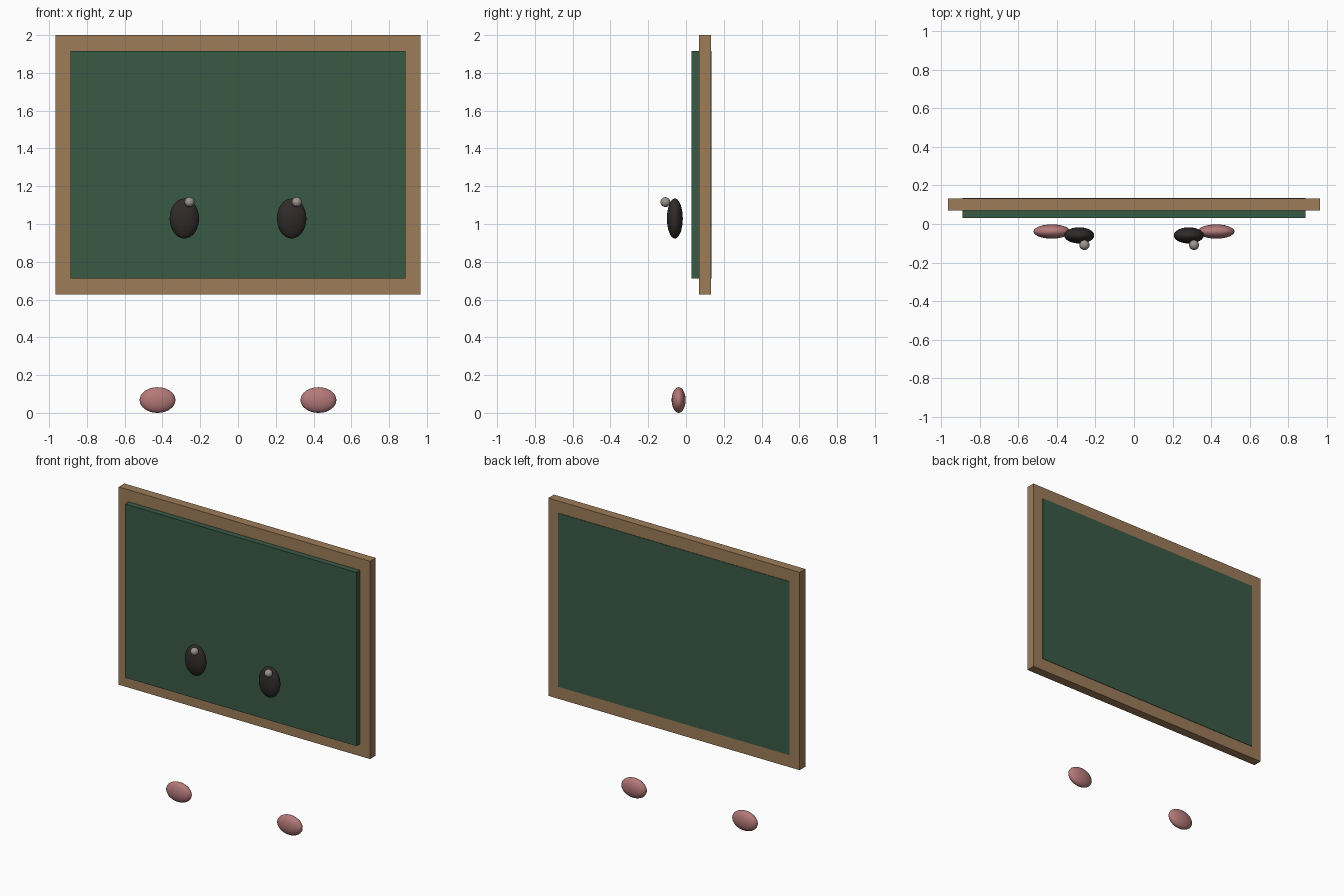
import bpy

if "Cube" in bpy.data.objects:
    bpy.data.objects.remove(bpy.data.objects["Cube"])


def material(name, rgb):
    m = bpy.data.materials.new(name)
    m.diffuse_color = (*rgb, 1)
    m.use_nodes = True
    m.node_tree.nodes["Principled BSDF"].inputs["Base Color"].default_value = m.diffuse_color
    return m


WOOD = material("wood", (0.34, 0.20, 0.10))
GREEN = material("board_green", (0.042, 0.10, 0.06))
DARK = material("dark", (0.03, 0.023, 0.023))
PINK = material("pink", (0.46, 0.19, 0.19))
PALE = material("pale_grey", (0.33, 0.30, 0.27))


def box(name, lo, hi, mat):
    bpy.ops.mesh.primitive_cube_add(size=1, location=[(a + b) / 2 for a, b in zip(lo, hi)])
    o = bpy.context.object
    o.name = name
    o.scale = [b - a for a, b in zip(lo, hi)]
    bpy.ops.object.transform_apply(location=False, rotation=False, scale=True)
    o.data.materials.append(mat)
    return o


def ellipsoid(name, loc, radii, mat):
    bpy.ops.mesh.primitive_uv_sphere_add(segments=24, ring_count=16, radius=1, location=loc)
    o = bpy.context.object
    o.name = name
    o.scale = radii
    bpy.ops.object.transform_apply(location=False, rotation=False, scale=True)
    bpy.ops.object.shade_smooth()
    o.data.materials.append(mat)
    return o


# Wooden surround with the board panel set through it, proud on both sides
box("frame", (-0.965, 0.07, 0.627), (0.965, 0.132, 2.0), WOOD)
box("board", (-0.888, 0.03, 0.712), (0.888, 0.135, 1.917), GREEN)

# Face: eyes, highlights (both shifted the same way) and cheeks
for side, s in (("left", -1), ("right", 1)):
    ellipsoid(side + "_eye", (s * 0.284, -0.059, 1.029), (0.078, 0.042, 0.106), DARK)
    ellipsoid(side + "_eye_highlight", (s * 0.284 + 0.027, -0.109, 1.116), (0.026,) * 3, PALE)
    ellipsoid(side + "_cheek", (s * 0.426, -0.039, 0.068), (0.095, 0.037, 0.068), PINK)
